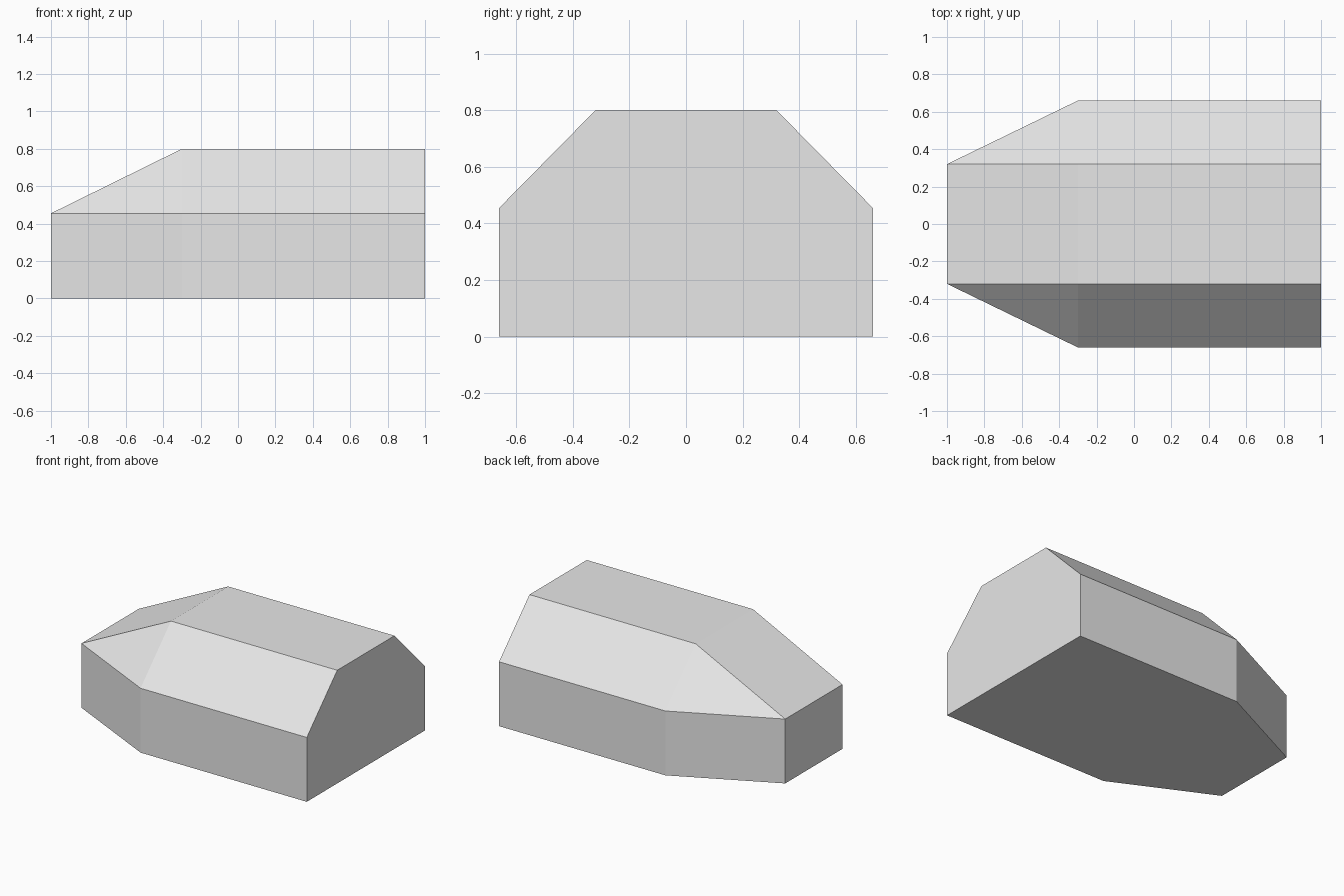
import bpy
import bmesh
import math

default = bpy.data.objects.get("Cube")
if default:
    bpy.data.objects.remove(default, do_unlink=True)

# Main dimensions
HALF_WIDTH, HALF_TOP = 0.66, 0.32
SHOULDER, HEIGHT = 0.455, 0.80
BACK, BEND, NOSE = 1.0, -0.30, -1.0


def flat_material(name, color):
    mat = bpy.data.materials.new(name)
    mat.use_nodes = True
    mat.diffuse_color = color
    mat.node_tree.nodes["Principled BSDF"].inputs["Base Color"].default_value = color
    return mat


# Right half of each cross-section, mirrored across the long axis
body_section = [(HALF_WIDTH, 0), (HALF_WIDTH, SHOULDER), (HALF_TOP, HEIGHT)]
nose_section = [(HALF_TOP, 0), (HALF_TOP, SHOULDER)]
stations = [(BACK, body_section), (BEND, body_section), (NOSE, nose_section)]

# Skin the convex body over its cross-sections
bm = bmesh.new()
for x, section in stations:
    for y, z in section:
        for side in (-1, 1):
            bm.verts.new((x, side * y, z))
bmesh.ops.convex_hull(bm, input=bm.verts[:])

# Merge coplanar triangles into clean flat panels
bmesh.ops.dissolve_limit(bm, angle_limit=math.radians(1),
                         verts=bm.verts[:], edges=bm.edges[:])
bmesh.ops.recalc_face_normals(bm, faces=bm.faces[:])

mesh = bpy.data.meshes.new("faceted_body")
bm.to_mesh(mesh)
bm.free()
mesh.materials.append(flat_material("light_grey", (0.8, 0.8, 0.8, 1)))
body = bpy.data.objects.new("faceted_body", mesh)
bpy.context.collection.objects.link(body)
